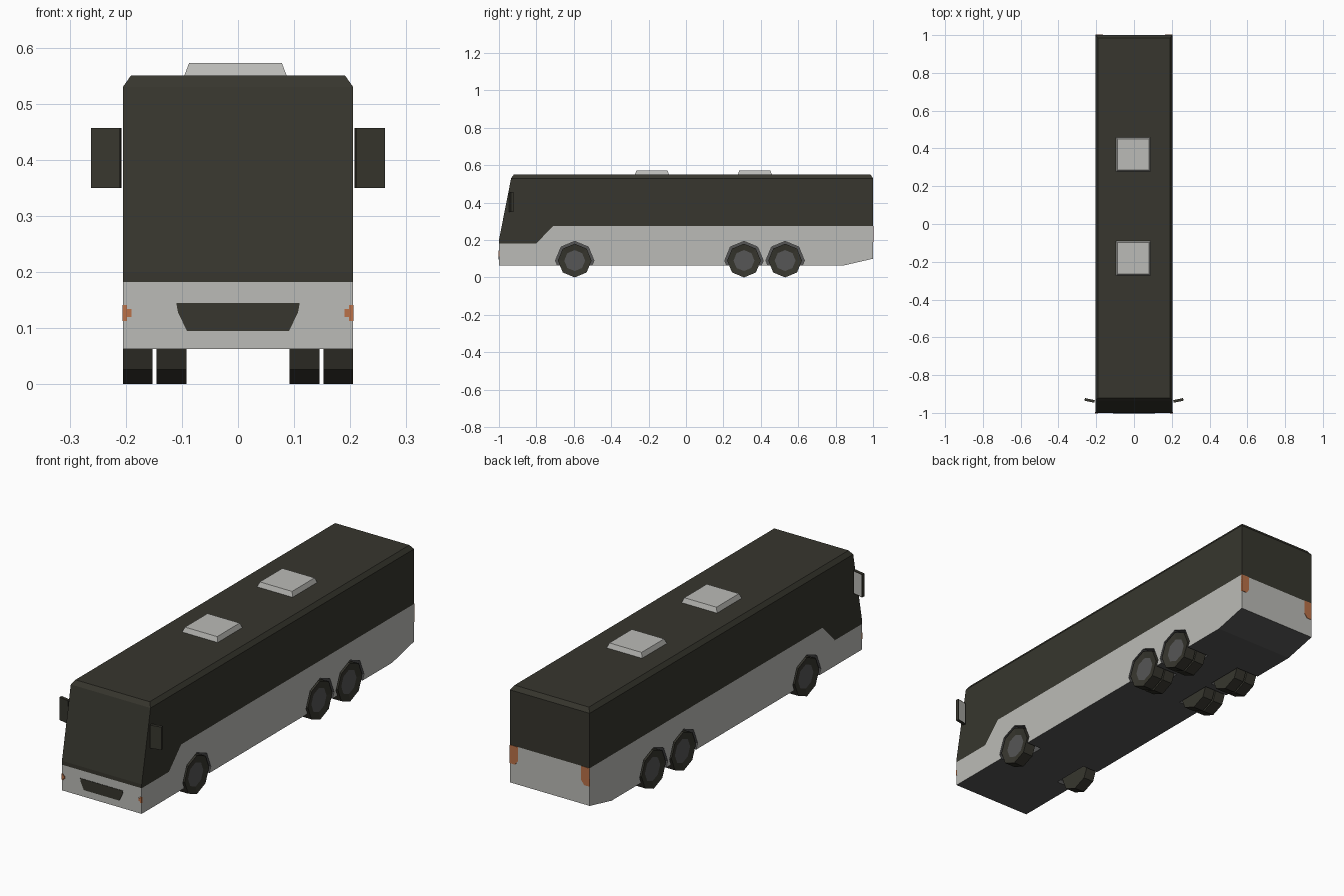
import bpy, bmesh, math
from mathutils import Matrix, Vector

if "Cube" in bpy.data.objects:
    bpy.data.objects.remove(bpy.data.objects["Cube"], do_unlink=True)


def material(name, rgb):
    """Flat colour from sRGB 0-255 values."""
    lin = [((c / 255 + 0.055) / 1.055) ** 2.4 for c in rgb]
    m = bpy.data.materials.new(name)
    m.use_nodes = True
    m.diffuse_color = (*lin, 1)
    m.node_tree.nodes["Principled BSDF"].inputs["Base Color"].default_value = (*lin, 1)
    return m


DARK = material("dark olive", (55, 54, 46))
LIGHT = material("light grey", (187, 187, 183))
GREY = material("mid grey", (86, 86, 86))
ORANGE = material("orange", (186, 113, 72))


def finish(name, bm, mats):
    me = bpy.data.meshes.new(name)
    bm.to_mesh(me)
    bm.free()
    for m in mats:
        me.materials.append(m)
    ob = bpy.data.objects.new(name, me)
    bpy.context.collection.objects.link(ob)
    return ob


def prism(points, axis, lo, hi):
    """Extrude a 2D outline along x (points are y,z) or y (points are x,z)."""
    bm = bmesh.new()
    place = (lambda a, b, t: (t, a, b)) if axis == "x" else (lambda a, b, t: (a, t, b))
    rings = [[bm.verts.new(place(a, b, t)) for a, b in points] for t in (lo, hi)]
    n = len(points)
    for ring in rings:
        bm.faces.new(ring)
    for i in range(n):
        j = (i + 1) % n
        bm.faces.new((rings[0][i], rings[0][j], rings[1][j], rings[1][i]))
    bmesh.ops.recalc_face_normals(bm, faces=bm.faces)
    bm.normal_update()
    return bm


def octagon(y, z, r):
    return [(y + r * math.sin(i * math.pi / 4), z + r * math.cos(i * math.pi / 4))
            for i in range(8)]


HALF = 0.205
BELT, SILL = 0.275, 0.182
SLOPE_A, SLOPE_B = -0.80, -0.71
AXLES = {"front": -0.595, "middle": 0.31, "rear": 0.53}

# Body shell with a bevelled roof
bm = prism([(-1, 0.063), (-1, 0.20), (-0.935, 0.53), (1, 0.53), (1, 0.10), (0.84, 0.063)],
           "x", -HALF, HALF)
roof = max(bm.faces, key=lambda f: f.calc_center_median().z)
bmesh.ops.inset_region(bm, faces=[roof], thickness=0.02, depth=0.02)

# Split the shell along the paint line, then colour it by height
slope = Vector((0, SILL - BELT, SLOPE_B - SLOPE_A))
for co, no in (((0, 0, BELT), (0, 0, 1)), ((0, 0, SILL), (0, 0, 1)),
               ((0, SLOPE_A, SILL), slope)):
    bmesh.ops.bisect_plane(bm, geom=bm.verts[:] + bm.edges[:] + bm.faces[:],
                           plane_co=co, plane_no=no, dist=1e-5)
bm.normal_update()
for f in bm.faces:
    c = f.calc_center_median()
    t = min(1, max(0, (c.y - SLOPE_A) / (SLOPE_B - SLOPE_A)))
    line = SILL + t * (BELT - SILL)
    f.material_index = 2 if f.normal.z < -0.5 else (0 if c.z > line else 1)
body = finish("body", bm, [DARK, LIGHT, GREY])

# Wheel arches cut into both sides
for axle, y in AXLES.items():
    depth = 0.125 if axle == "front" else 0.085
    for s in (1, -1):
        bm = prism(octagon(y, 0.09, 0.103), "x", s * depth, s * 0.3)
        for f in bm.faces:
            f.material_index = 2
        cutter = finish("arch_cutter", bm, [DARK, LIGHT, GREY])
        cutter.hide_render = True
        mod = body.modifiers.new("arch", "BOOLEAN")
        mod.operation = "DIFFERENCE"
        mod.solver = "EXACT"
        mod.object = cutter
        bpy.context.view_layer.objects.active = body
        bpy.ops.object.modifier_apply(modifier=mod.name)
        bpy.data.objects.remove(cutter, do_unlink=True)


def wheel(name, y, s, inner, outer):
    bm = prism(octagon(y, 0.09, 0.09), "x", s * inner, s * outer)
    cap = max(bm.faces, key=lambda f: f.calc_center_median().x * s)
    bmesh.ops.inset_region(bm, faces=[cap], thickness=0.034, depth=-0.006)
    cap.material_index = 1
    finish(name, bm, [DARK, GREY])


for s, side in ((1, "left"), (-1, "right")):
    # Single front wheels, paired wheels on the two back axles
    for axle, y in AXLES.items():
        wheel(f"{side}_{axle}_wheel", y, s, 0.152, HALF)
        if axle != "front":
            wheel(f"{side}_{axle}_inner_wheel", y, s, 0.092, 0.145)

    # Front indicators and tail lamps
    lamp = [(0.206, 0.113), (0.206, 0.141), (0.198, 0.141), (0.198, 0.134),
            (0.19, 0.134), (0.19, 0.12), (0.198, 0.12), (0.198, 0.113)]
    finish(f"{side}_indicator", prism([(s * x, z) for x, z in lamp], "y", -1.002, -0.996), [ORANGE])
    lamp = [(HALF, 0.19), (HALF, BELT), (0.163, BELT), (0.163, 0.21), (0.178, 0.19)]
    finish(f"{side}_tail_lamp", prism([(s * x, z) for x, z in lamp], "y", 0.996, 1.002), [ORANGE])

    # Door mirrors, turned slightly, with a light glass on the back
    bm = bmesh.new()
    bmesh.ops.create_cube(bm, size=1, matrix=Matrix.Diagonal((0.053, 0.014, 0.107, 1)))
    bm.normal_update()
    glass = max(bm.faces, key=lambda f: f.normal.y)
    bmesh.ops.inset_region(bm, faces=[glass], thickness=0.005)
    glass.material_index = 1
    mirror = finish(f"{side}_mirror", bm, [DARK, LIGHT])
    mirror.location = (s * 0.235, -0.934, 0.403)
    mirror.rotation_euler.z = s * math.radians(12)

# Front grille
finish("grille", prism([(-0.11, 0.145), (0.11, 0.145), (0.107, 0.128), (0.091, 0.095),
                        (-0.091, 0.095), (-0.107, 0.128)], "y", -1.002, -0.996), [DARK])

# Tapered roof hatches
for name, y in (("front_hatch", -0.182), ("back_hatch", 0.368)):
    bm = bmesh.new()
    bmesh.ops.create_cube(bm, size=1, matrix=Matrix.Translation((-0.0045, y, 0.56))
                          @ Matrix.Diagonal((0.184, 0.184, 0.024, 1)))
    top = [v for v in bm.verts if v.co.z > 0.56]
    bmesh.ops.scale(bm, vec=(0.9, 0.9, 1), verts=top,
                    space=Matrix.Translation((0.0045, -y, 0)))
    finish(name, bm, [LIGHT])
